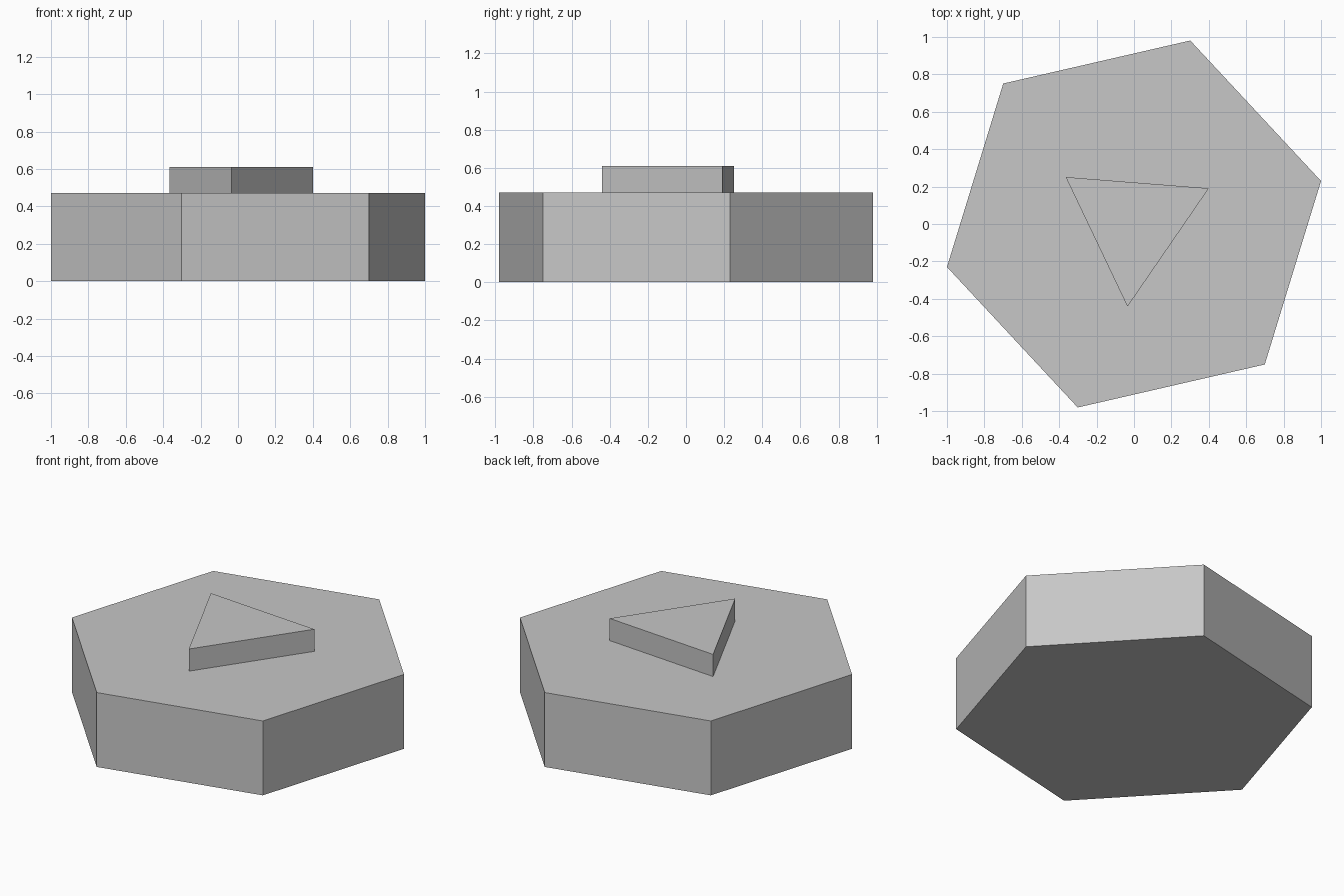
import bpy
from math import radians

cube = bpy.data.objects.get("Cube")
if cube:
    bpy.data.objects.remove(cube, do_unlink=True)

# Single plain grey
grey = bpy.data.materials.new("plain_grey")
grey.use_nodes = True
colour = (0.57, 0.57, 0.57, 1)
grey.diffuse_color = colour
grey.node_tree.nodes["Principled BSDF"].inputs["Base Color"].default_value = colour


def prism(name, sides, radius, first_corner, bottom, top):
    """Upright flat-sided prism with its first corner at an angle from +x."""
    bpy.ops.mesh.primitive_cylinder_add(
        vertices=sides, radius=radius, depth=top - bottom,
        location=(0, 0, (bottom + top) / 2))
    obj = bpy.context.object
    obj.name = name
    # Turn the mesh so that its first corner (on +y) meets the wanted angle
    obj.rotation_euler.z = radians(first_corner - 90)
    bpy.ops.object.transform_apply(location=False, rotation=True, scale=False)
    obj.data.materials.append(grey)
    return obj


# Hexagonal base slab
prism("hexagon_base", 6, 1.026, 12.95, 0, 0.47)

# Raised triangular plate on top
prism("triangle_plate", 3, 0.443, 25.5, 0.47, 0.61)
